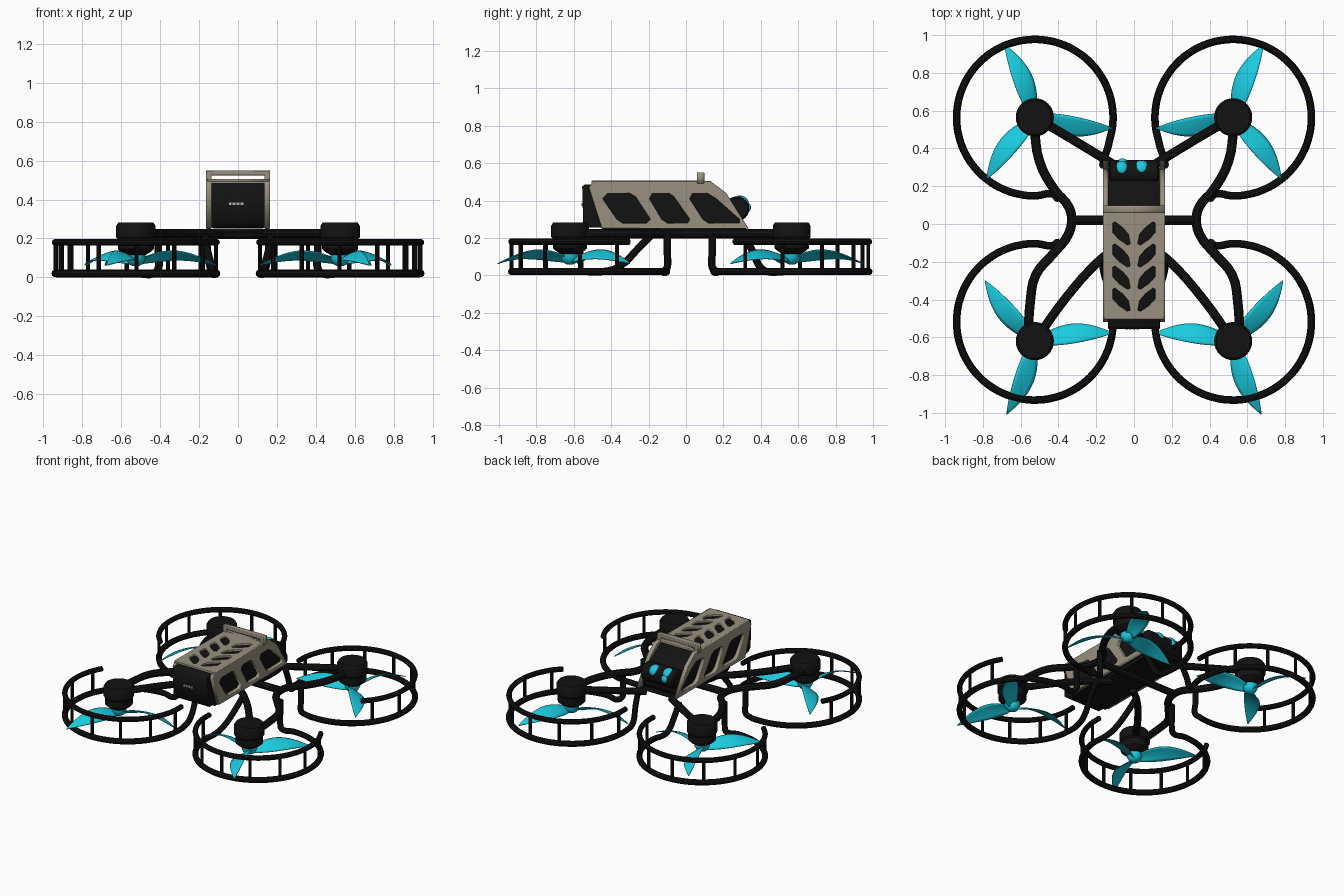
import bpy, bmesh, math
from mathutils import Matrix, Vector

if "Cube" in bpy.data.objects:
    bpy.data.objects.remove(bpy.data.objects["Cube"])

def material(name, rgb):
    m = bpy.data.materials.new(name)
    m.diffuse_color = (*rgb, 1)
    m.use_nodes = True
    m.node_tree.nodes["Principled BSDF"].inputs["Base Color"].default_value = m.diffuse_color
    return m

BLACK = material("matte black", (0.006, 0.006, 0.006))
BEIGE = material("sand beige", (0.32, 0.285, 0.215))
CYAN = material("bright cyan", (0.01, 0.60, 0.74))
GREY = material("light grey", (0.45, 0.45, 0.47))

def finish(ob, mat, smooth=True):
    ob.data.materials.clear()
    ob.data.materials.append(mat)
    bpy.ops.object.select_all(action='DESELECT')
    ob.select_set(True)
    bpy.context.view_layer.objects.active = ob
    if ob.type == 'CURVE':
        bpy.ops.object.convert(target='MESH')
    if smooth:
        bpy.ops.object.shade_smooth_by_angle(angle=math.radians(35))
    return ob

def add(name, data):
    ob = bpy.data.objects.new(name, data)
    bpy.context.collection.objects.link(ob)
    return ob

def tube(name, pts, r, mat=BLACK, sx=1):
    """Round tube through the points."""
    cu = bpy.data.curves.new(name, 'CURVE')
    cu.dimensions = '3D'
    cu.bevel_depth, cu.bevel_resolution, cu.resolution_u = r, 3, 4
    cu.use_fill_caps = True
    sp = cu.splines.new('BEZIER')
    sp.bezier_points.add(len(pts) - 1)
    for p, co in zip(sp.bezier_points, pts):
        p.co = (co[0] * sx, co[1], co[2])
        p.handle_left_type = p.handle_right_type = 'AUTO'
    return finish(add(name, cu), mat)

SIDE = Matrix(((0, 0, 1, 0), (1, 0, 0, 0), (0, 1, 0, 0), (0, 0, 0, 1)))     # (y, z), thick along x
CROSS = Matrix(((1, 0, 0, 0), (0, 0, -1, 0), (0, 1, 0, 0), (0, 0, 0, 1)))   # (x, z), thick along y
FLAT = Matrix.Identity(4)                                                  # (x, y), thick along z

def plate(name, outlines, thick, axes, offset, mat, bevel=0.004):
    """Flat plate; outlines after the first are holes."""
    cu = bpy.data.curves.new(name, 'CURVE')
    cu.dimensions, cu.fill_mode = '2D', 'BOTH'
    cu.extrude, cu.bevel_depth, cu.bevel_resolution = thick / 2 - bevel, bevel, 1
    cu.offset = -bevel
    for pts in outlines:
        sp = cu.splines.new('POLY')
        sp.points.add(len(pts) - 1)
        for p, co in zip(sp.points, pts):
            p.co = (co[0], co[1], 0, 1)
        sp.use_cyclic_u = True
    ob = finish(add(name, cu), mat, False)
    ob.data.transform(Matrix.Translation(offset) @ axes)
    return ob

def lathe(name, profile, loc, mat, axis='Z', n=32):
    bm = bmesh.new()
    rings = []
    for r, z in profile:
        rings.append([bm.verts.new((r * math.cos(2 * math.pi * i / n), r * math.sin(2 * math.pi * i / n), z))
                      for i in range(n)])
    for a, b in zip(rings, rings[1:]):
        for i in range(n):
            bm.faces.new((a[i], a[(i + 1) % n], b[(i + 1) % n], b[i]))
    bm.faces.new(rings[0])
    bm.faces.new(rings[-1])
    bmesh.ops.recalc_face_normals(bm, faces=bm.faces)
    if axis == 'X':
        bmesh.ops.rotate(bm, verts=bm.verts, matrix=Matrix.Rotation(math.pi / 2, 3, 'Y'))
    bmesh.ops.translate(bm, verts=bm.verts, vec=loc)
    me = bpy.data.meshes.new(name)
    bm.to_mesh(me)
    bm.free()
    return finish(add(name, me), mat)

def blade(name, hub, angle, tilt, sx):
    """Twisted, arched propeller blade."""
    bm = bmesh.new()
    a = math.radians(angle)
    rows, N, M = [], 14, 6
    for i in range(N + 1):
        t = i / N
        half = 0.052 * max(0.02, math.sin(math.pi * (0.14 + 0.86 * t))) ** 0.85
        row = []
        for j in range(M + 1):
            k = 2 * j / M - 1
            u, v = 0.03 + 0.385 * t, half * k + tilt * 0.02 * math.sin(math.pi * t)
            z = 0.095 + 0.03 * math.sin(math.pi * t) - 0.03 * t * t
            z += -tilt * half * k * (0.6 - 0.3 * t) - 0.008 * k * k * (1 - t)
            row.append(bm.verts.new((sx * (hub[0] + u * math.cos(a) - v * math.sin(a)),
                                     hub[1] + u * math.sin(a) + v * math.cos(a), z)))
        rows.append(row)
    for p, q in zip(rows, rows[1:]):
        for j in range(M):
            bm.faces.new((p[j], p[j + 1], q[j + 1], q[j]))
    bmesh.ops.recalc_face_normals(bm, faces=bm.faces)
    if sum(f.normal.z for f in bm.faces) < 0:
        bmesh.ops.reverse_faces(bm, faces=bm.faces)
    me = bpy.data.meshes.new(name)
    bm.to_mesh(me)
    bm.free()
    ob = finish(add(name, me), CYAN)
    mod = ob.modifiers.new("thickness", 'SOLIDIFY')
    mod.thickness = 0.005

CX, R = -0.525, 0.414
def on_ring(cy, deg, z):
    a = math.radians(deg)
    return (CX + R * math.cos(a), cy + R * math.sin(a), z)

def arc(cy, a0, a1, z, n=24):
    return [on_ring(cy, a0 + (a1 - a0) * i / n, z) for i in range(n + 1)]

# f: +1 lens end, -1 other end; ring centre, motor, blade angles, guard ends, arm ends
CORNERS = [
    ("lens_end", 1, 0.563, 0.565, (112.5, -8, 232), (-18, 283), (-4, 227),
     [(-0.165, 0.31, 0.22), (-0.155, 0.36, 0.12), (-0.14, 0.40, 0.04)], (-0.41, 0.14),
     [(-0.525, 0.565, 0.225), (-0.33, 0.45, 0.225), (-0.10, 0.31, 0.225)]),
    ("rear", -1, -0.518, -0.62, (129.5, 6, 249), (10, -283), (4, -211),
     [(-0.17, -0.18, 0.22), (-0.16, -0.25, 0.15), (-0.13, -0.36, 0.045)], (-0.41, -0.10),
     [(-0.525, -0.62, 0.225), (-0.36, -0.39, 0.225), (-0.19, -0.20, 0.225), (-0.09, -0.12, 0.225)]),
]

for sx, side in ((1, "left"), (-1, "right")):
    for end, f, cy, my, blades, low, up, inner, drop, arm in CORNERS:
        tag = f"{end}_{side}"
        # propeller guard: lower hoop rising to the frame, open upper hoop, posts
        tube("guard_lower_" + tag, inner + arc(cy, *low, 0.02)
             + [(*drop, 0.045), (*drop, 0.12), (*drop, 0.22)], 0.02, sx=sx)
        tube("guard_upper_" + tag, arc(cy, *up, 0.18), 0.018, sx=sx)
        for i in range(8):
            deg = up[0] + (up[1] - up[0]) * (i + 0.35) / 7.7
            tube(f"guard_post_{tag}_{i}", [on_ring(cy, deg, 0.02), on_ring(cy, deg, 0.18)], 0.011, sx=sx)
        # straight arm, motor and propeller
        tube("arm_" + tag, arm, 0.024, sx=sx)
        hub = (CX, my)
        lathe("motor_" + tag, [(0.05, 0.115), (0.075, 0.13), (0.092, 0.145), (0.092, 0.195), (0.101, 0.205),
              (0.101, 0.265), (0.09, 0.283)], (sx * CX, my, 0), BLACK)
        lathe("propeller_hub_" + tag, [(0.015, 0.058), (0.035, 0.068), (0.05, 0.095), (0.05, 0.12)],
              (sx * CX, my, 0), CYAN)
        for i, deg in enumerate(blades):
            blade(f"propeller_blade_{tag}_{i}", hub, deg, -f, sx)
    # bowed side arm joining the two motors
    tube("side_arm_" + side, [(x, y, 0.222) for x, y in
         ((-0.53, 0.53), (-0.50, 0.33), (-0.42, 0.18), (-0.345, 0.09), (-0.33, 0.02), (-0.35, -0.06),
          (-0.43, -0.16), (-0.52, -0.27), (-0.55, -0.42), (-0.56, -0.60))], 0.025, sx=sx)
    # side shell panel with slanted windows
    plate("side_panel_" + side, [
        [(-0.495, 0.505), (0.13, 0.505), (0.215, 0.44), (0.335, 0.25), (-0.45, 0.25), (-0.52, 0.47)],
        [(-0.42, 0.437), (-0.30, 0.437), (-0.27, 0.42), (-0.19, 0.30), (-0.21, 0.28), (-0.34, 0.28),
         (-0.37, 0.30), (-0.445, 0.41)],
        [(-0.18, 0.437), (-0.09, 0.437), (-0.065, 0.42), (0.02, 0.30), (0.01, 0.28), (-0.10, 0.28),
         (-0.13, 0.30), (-0.195, 0.41)],
        [(0.035, 0.437), (0.115, 0.437), (0.16, 0.41), (0.285, 0.30), (0.285, 0.28), (0.12, 0.28),
         (0.09, 0.30), (0.02, 0.41)]],
        0.028, SIDE, (-0.15 * sx, 0, 0), BEIGE)

# cross bar and chassis plate
tube("cross_bar", [(-0.33, 0.02, 0.222), (0.33, 0.02, 0.222)], 0.025)
plate("chassis_plate", [[(-0.13, -0.45), (0.13, -0.45), (0.13, 0.32), (-0.13, 0.32)]],
      0.02, FLAT, (0, 0, 0.242), BLACK)

# dark inner body
plate("inner_body", [[(-0.555, 0.475), (-0.54, 0.487), (0.10, 0.487), (0.235, 0.40), (0.30, 0.30), (0.30, 0.255),
      (-0.52, 0.255), (-0.55, 0.28)]], 0.274, SIDE, (0, 0, 0), BLACK)

# top shell with chevron vents
def vent(s, yc):
    pts = [(0.112, 0.06), (0.10, 0.066), (0.06, 0.035), (0.03, 0.0), (0.02, -0.05),
           (0.035, -0.056), (0.08, -0.025), (0.112, 0.01)]
    return [(s * x, yc + y) for x, y in pts]
plate("top_shell", [[(-0.158, -0.505), (0.158, -0.505), (0.158, 0.07), (-0.158, 0.07)]]
      + [vent(s, yc) for s in (-1, 1) for yc in (-0.055, -0.172, -0.289, -0.406)],
      0.016, FLAT, (0, 0, 0.498), BEIGE, 0.003)

# carry bar over the shell
plate("carry_bar", [[(-0.165, 0.49), (0.165, 0.49), (0.165, 0.55), (-0.165, 0.55)],
                    [(-0.135, 0.505), (0.135, 0.505), (0.135, 0.525), (-0.135, 0.525)]],
      0.04, CROSS, (0, 0.078, 0), BEIGE)

# sensor drum with lenses
lathe("sensor_drum", [(0.058, -0.132), (0.066, -0.124), (0.066, 0.124), (0.058, 0.132)], (0, 0.272, 0.356), BLACK, 'X')
for i, (x, deg, r) in enumerate(((-0.065, 58, 0.043), (0.04, 50, 0.045), (-0.06, 8, 0.030))):
    d = Vector((0, math.cos(math.radians(deg)), math.sin(math.radians(deg))))
    bpy.ops.mesh.primitive_uv_sphere_add(segments=24, ring_count=16, radius=r,
                                         location=Vector((x, 0.272, 0.356)) + d * (0.076 - r))
    bpy.context.object.name = f"lens_{i}"
    finish(bpy.context.object, CYAN)

# indicator lights on the flat end
for i in range(4):
    x = -0.04 + 0.02 * i
    plate(f"indicator_{i}", [[(x - 0.007, 0.372), (x + 0.007, 0.372), (x + 0.007, 0.386), (x - 0.007, 0.386)]],
          0.006, CROSS, (0, -0.556, 0), GREY, 0.0)
